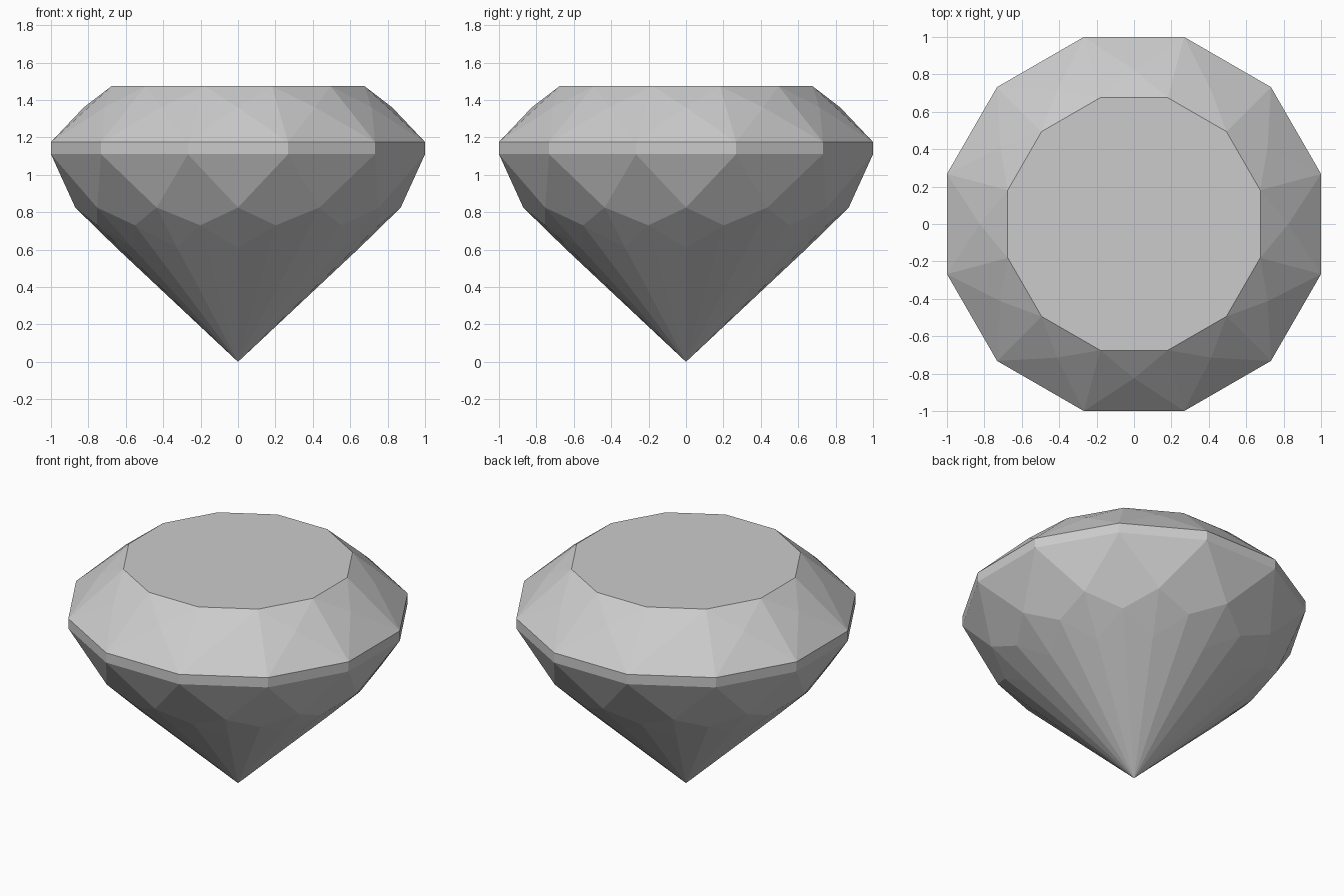
import bpy, bmesh, math

if "Cube" in bpy.data.objects:
    bpy.data.objects.remove(bpy.data.objects["Cube"], do_unlink=True)

SIDES = 12
STEP = 2 * math.pi / SIDES
CORNER = 1 / math.cos(STEP / 2)   # radius of a corner for a flat at radius 1

# Plain grey material
grey = bpy.data.materials.new("stone_grey")
grey.use_nodes = True
colour = (0.6, 0.6, 0.6, 1)
grey.diffuse_color = colour
grey.node_tree.nodes["Principled BSDF"].inputs["Base Color"].default_value = colour

bm = bmesh.new()


def ring(radius, z, shift):
    """Twelve points; shift 0 sits on the flats, shift 0.5 on the corners."""
    return [bm.verts.new((radius * math.cos((i + shift) * STEP),
                          radius * math.sin((i + shift) * STEP), z))
            for i in range(SIDES)]


# Rings from the table down to the tip
table = ring(0.675 * CORNER, 1.475, 0.5)
crown = ring(0.825, 1.36, 0)
girdle_top = ring(CORNER, 1.175, 0.5)
girdle_low = ring(CORNER, 1.11, 0.5)
break_ring = ring(0.87, 0.825, 0)
lower_corner = ring(0.779, 0.73, 0.5)
lower_flat = ring(0.65, 0.61, 0)
tip = bm.verts.new((0, 0, 0))

bm.faces.new(table)
for i in range(SIDES):
    p, n = i - 1, (i + 1) % SIDES
    facets = [
        # Crown: star, girdle and split kite facets
        (crown[i], table[i], table[p]),
        (crown[i], girdle_top[p], girdle_top[i]),
        (crown[i], girdle_top[i], table[i]),
        (crown[n], table[i], girdle_top[i]),
        # Girdle band
        (girdle_top[p], girdle_low[p], girdle_low[i], girdle_top[i]),
        # Pavilion: upper triangles and kites
        (girdle_low[p], break_ring[i], girdle_low[i]),
        (girdle_low[i], break_ring[i], lower_corner[i], break_ring[n]),
        # Pavilion: lower ridges and tip facets
        (break_ring[i], lower_corner[p], lower_flat[i]),
        (break_ring[i], lower_flat[i], lower_corner[i]),
        (lower_flat[i], lower_corner[p], tip),
        (lower_flat[i], tip, lower_corner[i]),
    ]
    for facet in facets:
        bm.faces.new(facet)

bmesh.ops.recalc_face_normals(bm, faces=bm.faces)
mesh = bpy.data.meshes.new("cut_gem")
bm.to_mesh(mesh)
bm.free()
mesh.materials.append(grey)
gem = bpy.data.objects.new("cut_gem", mesh)
bpy.context.collection.objects.link(gem)
